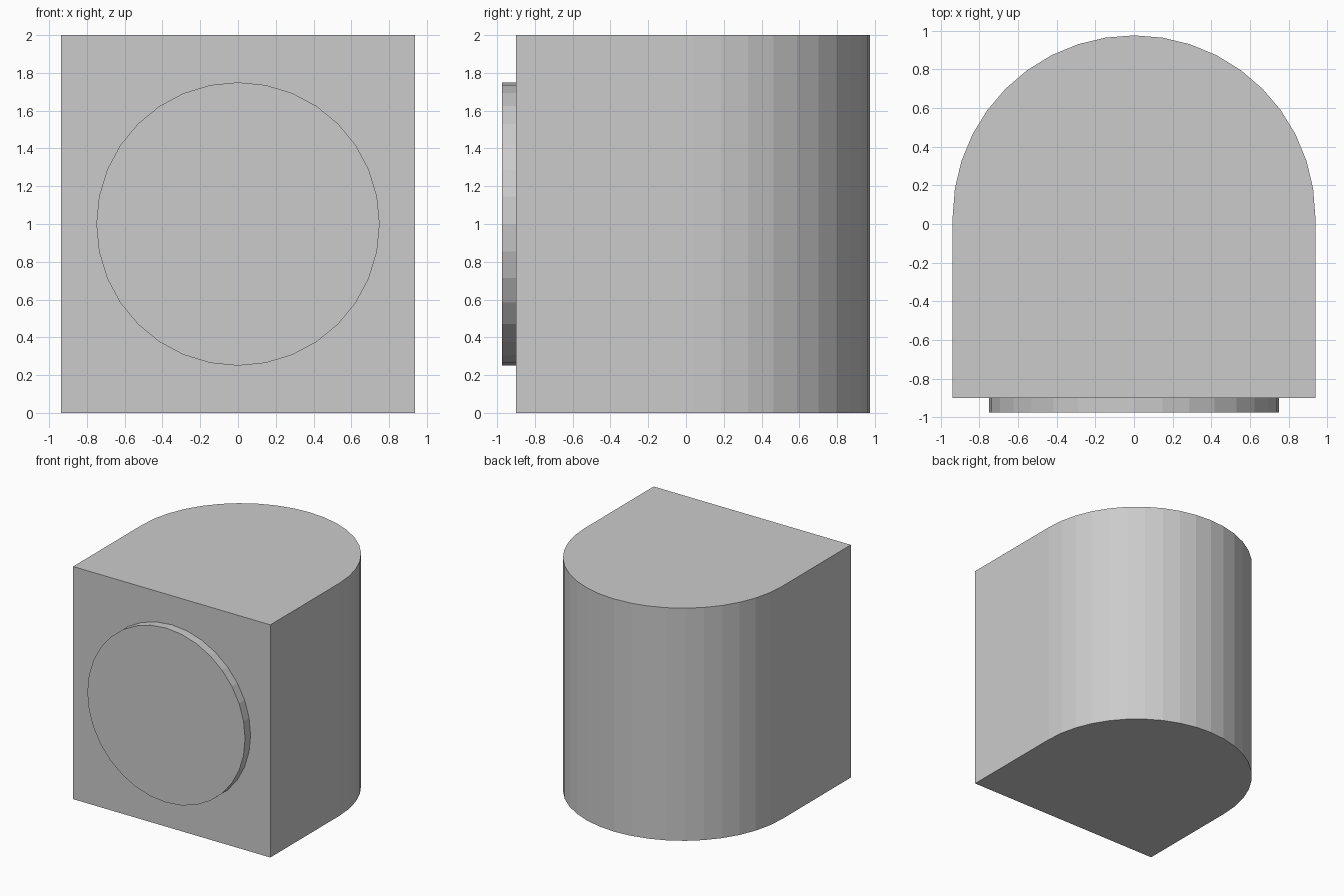
import bpy, bmesh
from math import sin, cos, radians, pi

if "Cube" in bpy.data.objects:
    bpy.data.objects.remove(bpy.data.objects["Cube"])


def extruded(name, profile, offset):
    """Cap a closed profile and extrude it along offset."""
    bm = bmesh.new()
    face = bm.faces.new([bm.verts.new(p) for p in profile])
    res = bmesh.ops.extrude_face_region(bm, geom=[face], use_keep_orig=True)
    verts = [g for g in res["geom"] if isinstance(g, bmesh.types.BMVert)]
    bmesh.ops.translate(bm, verts=verts, vec=offset)
    bmesh.ops.recalc_face_normals(bm, faces=bm.faces)
    mesh = bpy.data.meshes.new(name)
    bm.to_mesh(mesh)
    bm.free()
    obj = bpy.data.objects.new(name, mesh)
    bpy.context.collection.objects.link(obj)
    return obj


R = 0.9375        # half width and back radius
CY = 0.0375       # centre of the rounded back
FRONT = CY - R    # flat front face

# Body: square front, half-round back in 9 degree steps
arc = [(R * cos(radians(9 * i)), CY + R * sin(radians(9 * i)), 0) for i in range(21)]
extruded("body", [(-R, FRONT, 0), (R, FRONT, 0)] + arc, (0, 0, 2))

# Raised round disc on the front
disc = [(0.75 * sin(2 * pi * i / 32), FRONT, 1 + 0.75 * cos(2 * pi * i / 32)) for i in range(32)]
extruded("front_disc", disc, (0, -0.075, 0))
